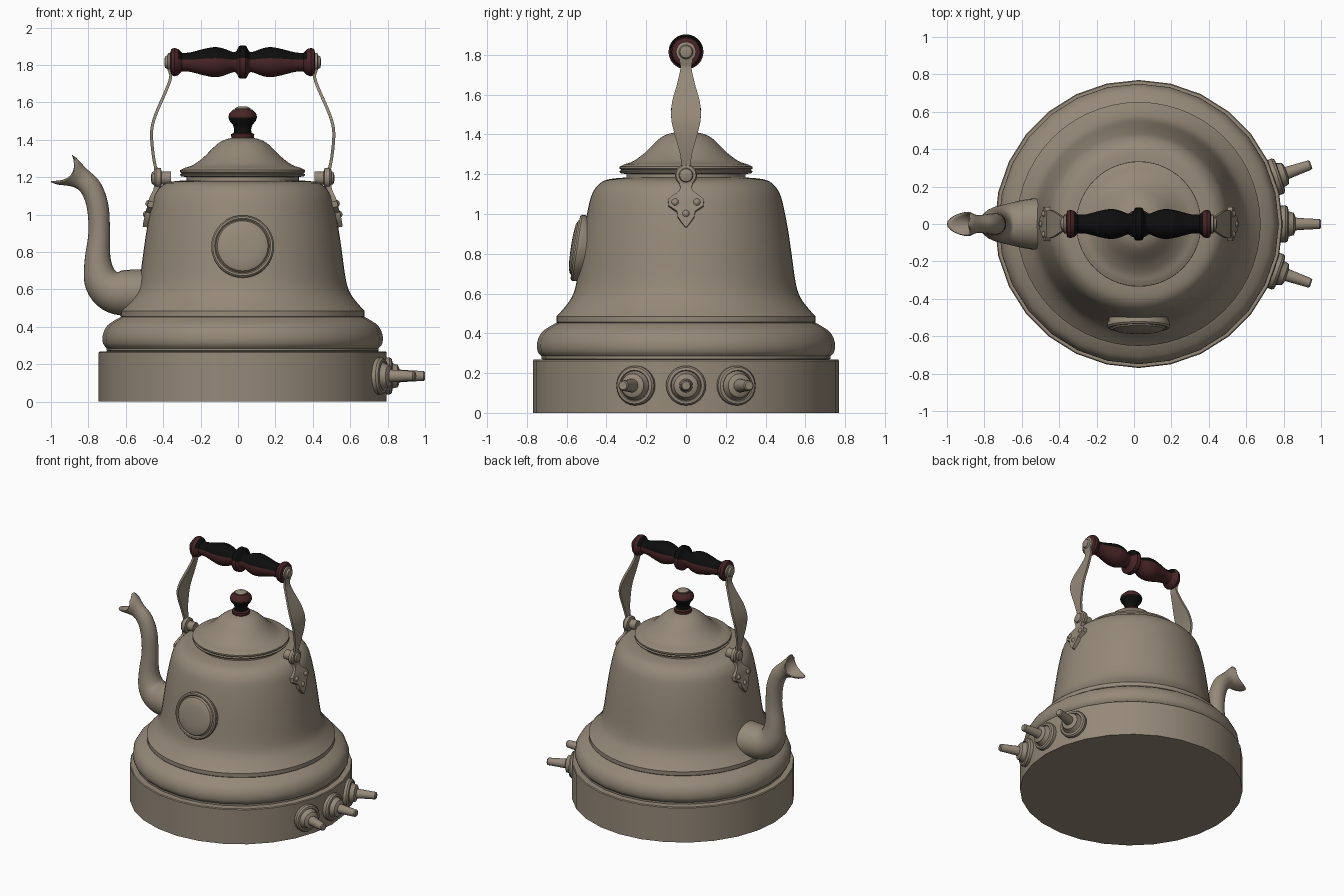
import bpy, bmesh, math
from mathutils import Vector, Matrix

CX = 0.025  # centre line of the kettle


def material(name, rgb):
    m = bpy.data.materials.new(name)
    m.diffuse_color = (*rgb, 1)
    return m


METAL = material("warm grey metal", (0.30, 0.25, 0.19))
RED = material("dark red wood", (0.065, 0.018, 0.019))
BLACK = material("black wood", (0.004, 0.004, 0.004))


def smooth_path(pts, n=4):
    """Catmull-Rom interpolation of tuples of any length."""
    P = [Vector(p) for p in pts]
    out = []
    for i in range(len(P) - 1):
        a, b, c, d = P[max(i - 1, 0)], P[i], P[i + 1], P[min(i + 2, len(P) - 1)]
        for k in range(n):
            t = k / n
            out.append(0.5 * (2 * b + (c - a) * t + (2 * a - 5 * b + 4 * c - d) * t * t
                              + (3 * b - a - 3 * c + d) * t ** 3))
    return out + [P[-1]]


def finish(name, bm, mats=(METAL,), rule=None, angle=35):
    bmesh.ops.remove_doubles(bm, verts=bm.verts, dist=1e-5)
    bmesh.ops.recalc_face_normals(bm, faces=bm.faces)
    bm.normal_update()
    for f in bm.faces:
        f.smooth = True
        if rule:
            f.material_index = rule(f)
    me = bpy.data.meshes.new(name)
    bm.to_mesh(me)
    bm.free()
    for m in mats:
        me.materials.append(m)
    me.set_sharp_from_angle(angle=math.radians(angle))
    ob = bpy.data.objects.new(name, me)
    bpy.context.collection.objects.link(ob)
    return ob


def skin(bm, rings, closed=True):
    for r0, r1 in zip(rings, rings[1:]):
        n = len(r0)
        for i in range(n if closed else n - 1):
            j = (i + 1) % n
            bm.faces.new((r0[i], r0[j], r1[j], r1[i]))


def lathe(name, prof, at=(CX, 0, 0), axis=(0, 0, 1), seg=28, **kw):
    """Turn a (radius, height) profile about an axis; ends are capped."""
    bm = bmesh.new()
    M = Matrix.Translation(at) @ Vector(axis).to_track_quat('Z', 'Y').to_matrix().to_4x4()
    rings = [[bm.verts.new(M @ Vector((r * math.cos(2 * math.pi * i / seg),
                                       r * math.sin(2 * math.pi * i / seg), h)))
              for i in range(seg)] for r, h in prof]
    skin(bm, rings)
    bm.faces.new(rings[0])
    bm.faces.new(rings[-1])
    return finish(name, bm, **kw)


def strip(name, pts, side, thick):
    """Metal strip in the x-z plane from (offset, z, half width) points."""
    bm = bmesh.new()
    rings = []
    for i, p in enumerate(pts):
        q, o = pts[min(i + 1, len(pts) - 1)], pts[max(i - 1, 0)]
        t = Vector((q[0] - o[0], q[1] - o[1])).normalized()
        n = Vector((t.y, -t.x)) * thick / 2
        rings.append([bm.verts.new((CX + side * (p[0] + s * n.x), w * p[2], p[1] + s * n.y))
                      for s, w in ((-1, -1), (-1, 1), (1, 1), (1, -1))])
    skin(bm, rings)
    bm.faces.new(rings[0])
    bm.faces.new(rings[-1])
    return finish(name, bm)


# base drum and bulging ring
lathe("base", [(0.77, 0), (0.77, 0.262), (0.765, 0.268), (0.70, 0.27)])
ring = smooth_path([(0.727, 0.285), (0.746, 0.31), (0.748, 0.355), (0.725, 0.405),
                    (0.675, 0.44), (0.645, 0.455)], 3)
lathe("base_ring", [(0.70, 0.262), (0.727, 0.272)] + [tuple(p) for p in ring])

# bell-shaped body
bell = smooth_path([(0.652, 0.485), (0.615, 0.525), (0.575, 0.58), (0.552, 0.65), (0.532, 0.79),
                    (0.513, 0.92), (0.485, 1.06), (0.462, 1.12), (0.425, 1.16), (0.38, 1.176),
                    (0.32, 1.182)], 3)
lathe("body", [(0.64, 0.44), (0.652, 0.456)] + [tuple(p) for p in bell], seg=56)

# lid
dome = smooth_path([(0.31, 1.25), (0.265, 1.265), (0.21, 1.305), (0.165, 1.35), (0.125, 1.385),
                    (0.08, 1.405), (0.03, 1.412)], 3)
lathe("lid", [(0.30, 1.175), (0.30, 1.2), (0.33, 1.205), (0.335, 1.215), (0.325, 1.22),
              (0.334, 1.228), (0.334, 1.238)] + [tuple(p) for p in dome], seg=56)

# lid knob with metal cap
lathe("lid_knob", [(0.06, 1.405), (0.062, 1.43), (0.048, 1.437), (0.045, 1.455), (0.052, 1.48),
                   (0.07, 1.5), (0.077, 1.52), (0.072, 1.54), (0.05, 1.562)], seg=24,
      mats=(RED, BLACK), rule=lambda f: int(1.435 < f.calc_center_median().z < 1.522))
lathe("knob_cap", [(0.042, 1.555), (0.042, 1.568), (0.025, 1.577)], seg=20)

# turned wooden handle, blackened along its upper side
half = smooth_path([(0.082, 0.022), (0.058, 0.035), (0.055, 0.055), (0.075, 0.11), (0.08, 0.155),
                    (0.07, 0.21), (0.052, 0.28), (0.05, 0.325)], 3)
half = [(0.088, 0.015)] + [tuple(p) for p in half] + [(0.07, 0.345), (0.076, 0.365),
                                                     (0.07, 0.382), (0.04, 0.39)]
grip = [(r, -h) for r, h in reversed(half)] + half
lathe("handle_grip", grip, at=(CX, 0, 1.815), axis=(1, 0, 0), seg=24, mats=(RED, BLACK),
      rule=lambda f: int(f.normal.z > 0.15 and abs(f.calc_center_median().x - CX) < 0.335))

strap = smooth_path([(0.393, 1.83, 0.035), (0.391, 1.77, 0.032), (0.385, 1.73, 0.028),
                     (0.415, 1.65, 0.045), (0.455, 1.56, 0.07), (0.482, 1.48, 0.074),
                     (0.487, 1.41, 0.06), (0.477, 1.31, 0.032), (0.463, 1.235, 0.022),
                     (0.461, 1.19, 0.025)], 3)
bracket = [(0.462, 1.22, 0.03), (0.458, 1.16, 0.035), (0.463, 1.13, 0.028), (0.472, 1.11, 0.035),
           (0.484, 1.085, 0.07), (0.489, 1.07, 0.09), (0.496, 1.04, 0.088), (0.501, 1.022, 0.062),
           (0.505, 1.01, 0.045), (0.511, 0.985, 0.042), (0.516, 0.96, 0.025), (0.52, 0.933, 0.004)]

for side, label in ((-1, "left"), (1, "right")):
    # handle strap, its end bolt, hinge and riveted bracket
    strip(label + "_strap", strap, side, 0.016)
    lathe(label + "_handle_bolt", [(0.05, -0.012), (0.05, 0.006), (0.036, 0.01), (0.03, 0.022),
                                   (0.012, 0.026)],
          at=(CX + side * 0.393, 0, 1.815), axis=(side, 0, 0), seg=20)
    lathe(label + "_hinge", [(0.035, -0.08), (0.035, -0.03), (0.054, -0.025), (0.056, 0.0),
                             (0.05, 0.01), (0.036, 0.012), (0.032, 0.022), (0.012, 0.028)],
          at=(CX + side * 0.463, 0, 1.195), axis=(side, 0, 0), seg=20)
    strip(label + "_bracket", bracket, side, 0.03)
    for k, (d, y, z) in enumerate(((0.496, -0.055, 1.058), (0.496, 0.055, 1.058),
                                   (0.51, 0, 1.0))):
        lathe(f"{label}_rivet_{k}", [(0.018, -0.02), (0.018, 0.012), (0.012, 0.02), (0.004, 0.023)],
              at=(CX + side * d, y, z), axis=(side, 0, 0.2), seg=12)

# gooseneck spout with a beaked mouth: x, z, radius in plane, radius in y
path = smooth_path([(-0.42, 0.585, 0.115, 0.13), (-0.55, 0.582, 0.116, 0.127),
                    (-0.66, 0.588, 0.108, 0.105), (-0.728, 0.645, 0.087, 0.085),
                    (-0.75, 0.75, 0.063, 0.065), (-0.742, 0.9, 0.05, 0.052),
                    (-0.75, 1.04, 0.05, 0.05), (-0.785, 1.14, 0.05, 0.045),
                    (-0.845, 1.197, 0.052, 0.04), (-0.94, 1.25, 0.09, 0.06)], 5)
bm = bmesh.new()
rings = []
for i, p in enumerate(path):
    o, q = path[max(i - 1, 0)], path[min(i + 1, len(path) - 1)]
    t = Vector((q[0] - o[0], 0, q[1] - o[1])).normalized()
    if i == len(path) - 1:
        t = Vector((-0.77, 0, 0.64))
    n = Vector((-t.z, 0, t.x))
    back = 0.06 * max(0, (i - len(path) + 6) / 5)
    ring = []
    for k in range(24):
        a = 2 * math.pi * k / 24
        v = Vector((p[0], 0, p[1])) + n * p[2] * math.cos(a) - t * back * math.sin(a) ** 2
        v.y = p[3] * math.sin(a)
        ring.append(bm.verts.new(v))
    rings.append(ring)
skin(bm, rings)
spout = finish("spout", bm, angle=50)
wall = spout.modifiers.new("wall", 'SOLIDIFY')
wall.thickness = 0.008

# round domed badge on the front, leaning with the body
lathe("front_badge", [(0.15, -0.07), (0.16, -0.01), (0.168, 0.005), (0.168, 0.02), (0.16, 0.03),
                      (0.15, 0.03), (0.143, 0.022), (0.135, 0.036), (0.115, 0.045), (0.07, 0.05),
                      (0.02, 0.052)],
      at=(CX, -0.527, 0.827), axis=(0, -0.988, 0.15), seg=40)

# three taps around the right side of the base
for k in (-1, 0, 1):
    a = k * math.radians(19)
    d = Vector((math.cos(a), math.sin(a), 0))
    lathe(f"tap_{k + 2}", [(0.097, 0.72), (0.1, 0.785), (0.092, 0.797), (0.078, 0.8), (0.074, 0.792),
                           (0.066, 0.806), (0.06, 0.828), (0.045, 0.836), (0.034, 0.838),
                           (0.031, 0.88), (0.026, 0.968), (0.02, 0.975)],
          at=(CX, 0, 0.137), axis=d, seg=24)
